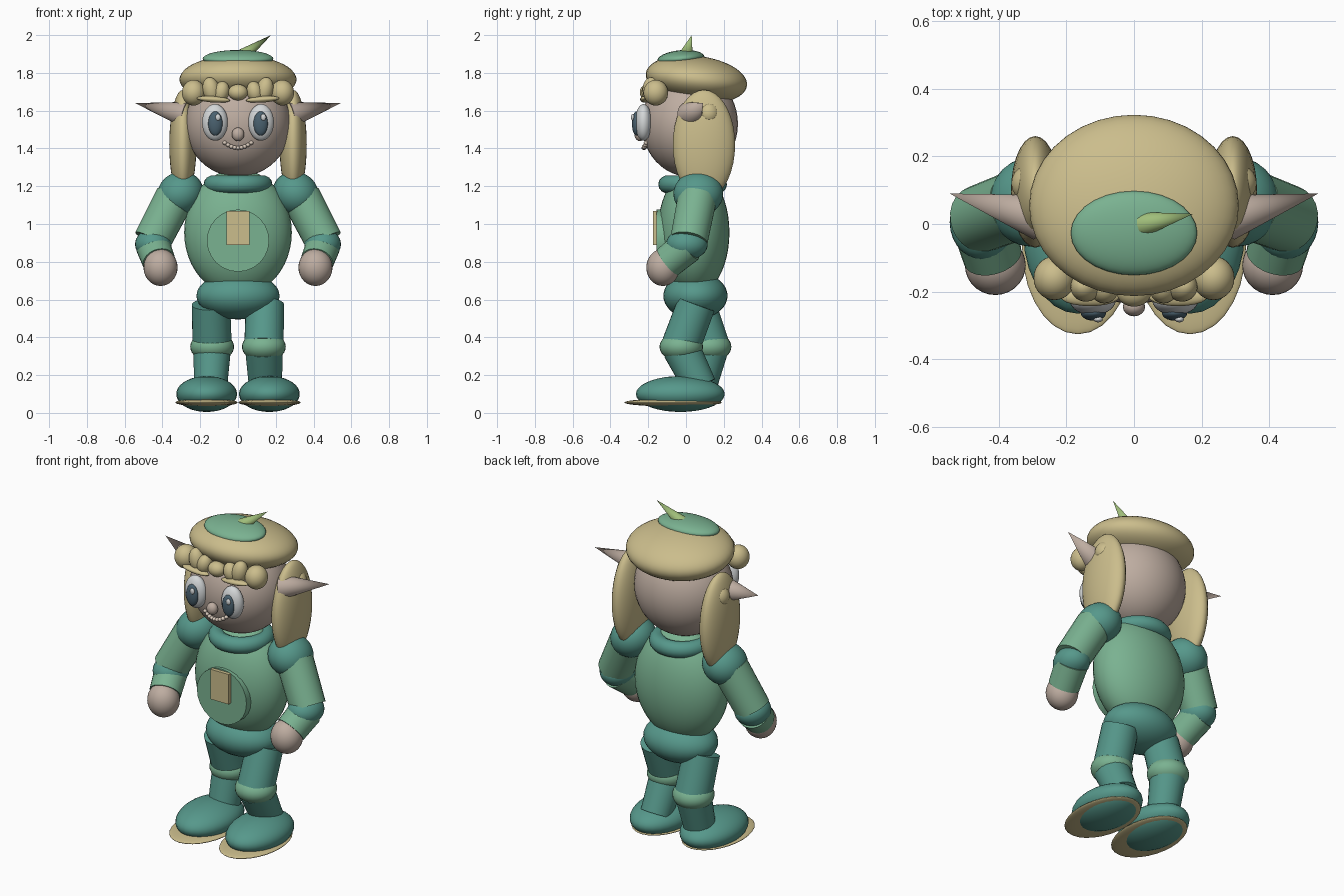
import bpy, math
from mathutils import Vector


def srgb(r, g, b):
    return tuple((c / 255 / 12.92) if c < 10 else ((c / 255 + 0.055) / 1.055) ** 2.4
                 for c in (r, g, b)) + (1,)


def material(name, *rgb):
    m = bpy.data.materials.new(name)
    m.diffuse_color = srgb(*rgb)
    return m


TEAL = material("teal", 86, 152, 139)
GREEN = material("leaf green", 122, 178, 145)
TAN = material("straw", 203, 189, 140)
SKIN = material("skin", 190, 173, 161)
WHITE = material("white", 212, 215, 216)
DARK = material("slate", 74, 97, 111)
STEM = material("lime", 160, 190, 122)
TEETH = material("ivory", 215, 200, 186)


def finish(name, mat):
    ob = bpy.context.object
    ob.name = name
    ob.data.materials.append(mat)
    bpy.ops.object.shade_smooth_by_angle(angle=math.radians(40))
    return ob


def ball(name, mat, loc, radii, rot=(0, 0, 0), seg=28):
    bpy.ops.mesh.primitive_uv_sphere_add(segments=seg, ring_count=seg * 2 // 3, radius=1, location=loc,
                                         rotation=[math.radians(a) for a in rot])
    bpy.context.object.scale = radii
    return finish(name, mat)


def tube(name, mat, a, b, r1, r2):
    a, b = Vector(a), Vector(b)
    d = b - a
    bpy.ops.mesh.primitive_cone_add(vertices=24, radius1=r1, radius2=r2, depth=d.length, location=(a + b) / 2)
    bpy.context.object.rotation_euler = d.to_track_quat('Z', 'Y').to_euler()
    return finish(name, mat)


# Head and hat
ball("head", SKIN, (0, 0.02, 1.53), (0.28, 0.255, 0.28), seg=36)
ball("hair_cap", TAN, (0, 0.055, 1.765), (0.31, 0.27, 0.125), (-7, 0, 0), 36)
ball("cap_top", GREEN, (0, -0.027, 1.875), (0.187, 0.125, 0.045), (5, 0, 0))
tube("cap_stem", STEM, (0.03, 0, 1.895), (0.175, 0.03, 2.0), 0.036, 0)

# Face
ball("nose", SKIN, (0, -0.245, 1.475), (0.033, 0.028, 0.036), seg=16)
for i in range(9):
    t = (i - 4) / 4
    ball("tooth", TEETH, (0.07 * t, -0.222 + 0.012 * t * t, 1.403 + 0.027 * t * t), (0.012, 0.014, 0.011), seg=12)
for s in (-1, 1):
    ball("eye", WHITE, (0.122 * s, -0.225, 1.538), (0.068, 0.045, 0.097))
    ball("pupil", DARK, (0.12 * s, -0.263, 1.532), (0.038, 0.023, 0.064), seg=20)
    ball("eye_glint", WHITE, (0.12 * s + 0.014, -0.282, 1.565), (0.014, 0.009, 0.018), seg=12)
    ball("eyebrow", TAN, (0.13 * s, -0.215, 1.66), (0.088, 0.028, 0.017), (0, -4 * s, 0), 20)

    # Fringe locks
    ball("fringe_side", TAN, (0.235 * s, -0.16, 1.695), (0.062, 0.065, 0.068))
    ball("fringe_outer", TAN, (0.142 * s, -0.185, 1.71), (0.045, 0.045, 0.068), (0, 12 * s, 0), 20)
    ball("fringe_inner", TAN, (0.088 * s, -0.19, 1.70), (0.042, 0.045, 0.056), (0, -14 * s, 0), 20)

    # Ears and hanging hair
    tube("ear", SKIN, (0.28 * s, 0.02, 1.58), (0.545 * s, 0.09, 1.64), 0.068, 0)
    ball("hair_tie", TAN, (0.305 * s, 0.12, 1.585), (0.058, 0.058, 0.062), seg=20)
    ball("side_hair", TAN, (0.292 * s, 0.095, 1.42), (0.072, 0.165, 0.29))
ball("fringe_middle", TAN, (0, -0.2, 1.697), (0.052, 0.045, 0.043), seg=20)

# Body
ball("torso", GREEN, (0, 0.04, 0.955), (0.285, 0.19, 0.335), seg=36)
ball("hips", TEAL, (0, 0.05, 0.62), (0.22, 0.17, 0.125))
bpy.ops.mesh.primitive_torus_add(location=(0, 0.035, 1.21), major_radius=0.135, minor_radius=0.047,
                                 major_segments=36, minor_segments=14)
finish("collar", TEAL)
tube("belly_disc", GREEN, (0, -0.09, 0.912), (0, -0.155, 0.912), 0.165, 0.165)
bpy.ops.mesh.primitive_cube_add(size=1, location=(0, -0.164, 0.978))
bpy.context.object.scale = (0.122, 0.024, 0.18)
finish("chest_plate", TAN)

for s in (-1, 1):
    # Arms
    ball("shoulder", TEAL, (0.305 * s, 0.065, 1.16), (0.125, 0.132, 0.115), (0, 30 * s, 0))
    tube("upper_arm", GREEN, (0.335 * s, 0.06, 1.14), (0.455 * s, 0.015, 0.91), 0.104, 0.1)
    ball("elbow", TEAL, (0.448 * s, 0.005, 0.893), (0.097, 0.11, 0.083))
    tube("forearm", GREEN, (0.45 * s, 0.01, 0.885), (0.418 * s, -0.095, 0.80), 0.092, 0.088)
    ball("hand", SKIN, (0.41 * s, -0.122, 0.77), (0.09, 0.088, 0.098))

    # Legs: the +x leg steps forward, the other trails
    knee = -0.025 if s > 0 else 0.125
    x = 0.137 * s
    tube("thigh", TEAL, (0.143 * s, 0.055, 0.575), (x, knee, 0.36), 0.102, 0.104)
    ball("knee", GREEN, (x, knee, 0.35), (0.116, 0.115, 0.08))
    tube("shin", TEAL, (x, knee, 0.34), (0.145 * s, 0.075, 0.14), 0.1, 0.088)

    # Shoes
    ball("shoe", TEAL, (0.166 * s, -0.03, 0.1), (0.161, 0.235, 0.095))
    ball("shoe_sole", TAN, (0.166 * s, -0.068, 0.055), (0.165, 0.258, 0.021))
